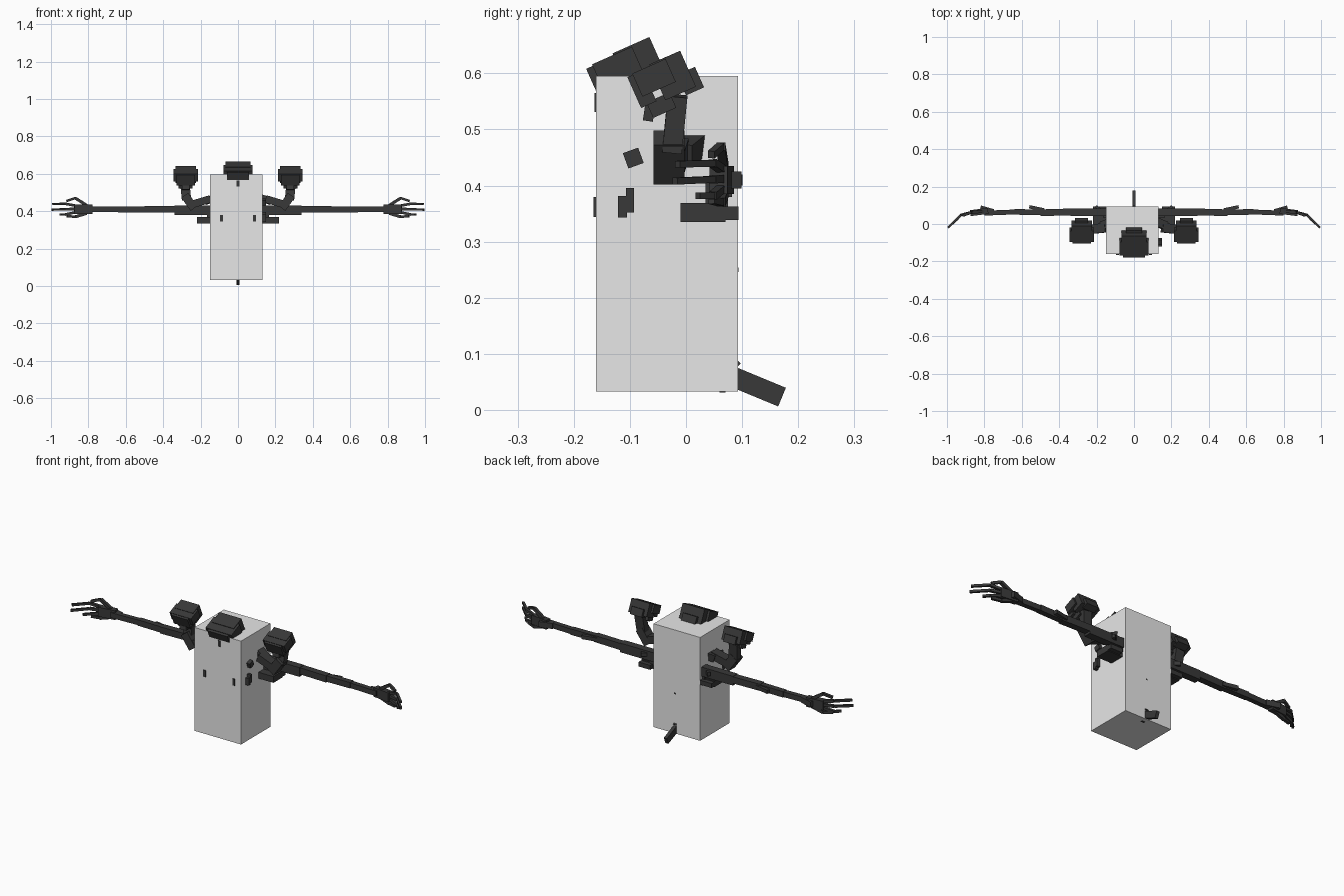
import bpy, math
from mathutils import Vector, Matrix

if "Cube" in bpy.data.objects:
    bpy.data.objects.remove(bpy.data.objects["Cube"])


def material(name, v):
    m = bpy.data.materials.new(name)
    m.diffuse_color = (v, v, v, 1)
    m.use_nodes = True
    m.node_tree.nodes["Principled BSDF"].inputs["Base Color"].default_value = m.diffuse_color
    return m


LIGHT = material("light_grey", 0.8)
DARK = material("charcoal", 0.04)


def box(name, center, size, tilt=0.0, mat=DARK):
    """Box of a given size, tilted about the x axis (degrees)."""
    bpy.ops.mesh.primitive_cube_add(size=1)
    o = bpy.context.object
    o.name = name
    o.data.transform(Matrix.Translation(center) @ Matrix.Rotation(math.radians(tilt), 4, 'X')
                     @ Matrix.Diagonal((*size, 1)))
    o.data.materials.append(mat)
    return o


def bar(name, p, q, depth, height):
    """Box running from p to q, with depth mostly in y and height mostly in z."""
    p, q = Vector(p), Vector(q)
    d = (q - p).normalized()
    ref = Vector((0, 1, 0)) if abs(d.y) < 0.85 else Vector((1, 0, 0))
    v = (ref - d * ref.dot(d)).normalized()
    w = d.cross(v)
    o = box(name, (0, 0, 0), ((q - p).length, depth, height))
    rot = Matrix((d, v, w)).transposed().to_4x4()
    o.data.transform(Matrix.Translation((p + q) / 2) @ rot)
    return o


def mirror(o):
    """Copy a part to the other side."""
    o.modifiers.new("mirror", 'MIRROR')


def head(prefix, c, s):
    """Blocky head tilted forward."""
    rot = Matrix.Rotation(math.radians(24), 3, 'X')
    parts = [("cranium", (0, .020, 0), (.11, .060, .070)),
             ("brow", (0, -.012, .010), (.13, .065, .045)),
             ("snout", (0, -.040, 0), (.10, .030, .060)),
             ("jaw", (0, -.020, -.040), (.075, .045, .030)),
             ("nape", (0, .045, -.022), (.07, .035, .040))]
    return [box(prefix + "_" + n, Vector(c) + rot @ Vector(p) * s, Vector(z) * s, 24)
            for n, p, z in parts]


# main block
box("body_block", (-.01, -.0335, .314), (.28, .253, .562), mat=LIGHT)

# heads: one in the middle, one on each side
head("middle_head", (0, -.103, .602), 1.2)
for part in head("side_head", (.28, -.042, .588), 1.0):
    mirror(part)

# side necks
for n, p, q, d, h in [
        ("neck_root", (.11, .015, .475), (.17, -.010, .455), .045, .040),
        ("neck_lower", (.15, -.020, .465), (.25, -.030, .435), .050, .040),
        ("neck_bend", (.235, -.030, .415), (.285, -.030, .485), .055, .045),
        ("neck_upper", (.275, -.025, .460), (.285, -.015, .560), .035, .050),
        ("throat", (.280, -.068, .515), (.280, -.062, .555), .018, .040)]:
    mirror(bar(n, p, q, d, h))

# arms
for n, p, q, d, h in [
        ("shoulder", (.11, .062, .405), (.34, .062, .405), .040, .050),
        ("shoulder_spike", (.18, .075, .41), (.205, .095, .41), .015, .020),
        ("upper_arm", (.33, .065, .410), (.50, .060, .410), .036, .036),
        ("elbow", (.48, .075, .410), (.56, .092, .410), .018, .020),
        ("forearm", (.49, .062, .410), (.64, .065, .410), .030, .032),
        ("wrist", (.62, .065, .410), (.80, .058, .410), .026, .028),
        ("wrist_guard", (.75, .070, .410), (.82, .090, .410), .018, .030),
        ("palm", (.78, .070, .410), (.875, .058, .410), .032, .050)]:
    mirror(bar(n, p, q, d, h))

# fingers: two joints each, curling forward
for i, (z0, z1, z2, reach) in enumerate([(.428, .440, .438, .995), (.412, .411, .408, 1.0),
                                         (.396, .382, .382, .955)]):
    knuckle = (.925, .048, z1)
    mirror(bar(f"finger_base_{i}", (.86, .065, z0), knuckle, .014, .014))
    mirror(bar(f"finger_tip_{i}", knuckle, (reach - .006, .048 - (reach - .925) * .9, z2), .012, .012))
for n, s in [("thumb", 1), ("lower_thumb", -1)]:
    mid = (.870, .062, .41 + s * (.060 if s > 0 else .040))
    mirror(bar(n + "_base", (.81, .068, .41 + s * .022), mid, .016, .016))
    mirror(bar(n + "_tip", mid, (.915, .045, .41 + s * (.045 if s > 0 else .036)), .013, .013))

# folded feet beneath the arms
mirror(box("foot", (.165, .030, .352), (.11, .080, .034)))
mirror(box("foot_toe", (.185, .079, .351), (.07, .030, .024)))
mirror(box("foot_joint", (.145, .055, .385), (.04, .040, .050)))

# small pegs poking through the sides and the front
mirror(box("side_peg", (.135, -.094, .449), (.03, .029, .029), 20))
mirror(box("side_plate", (.135, -.113, .362), (.03, .016, .038)))
mirror(box("side_plate_rear", (.135, -.100, .374), (.03, .014, .044)))
mirror(box("front_peg", (.088, -.158, .362), (.014, .014, .036)))
box("chin_bar", (0, -.158, .582), (.08, .010, .014))
box("chin_stem", (0, -.158, .548), (.014, .010, .034))
box("back_stud", (0, .092, .25), (.010, .004, .008))

# tail
box("tail", (0, .118, .045), (.018, .115, .036), -22.5)
box("tail_root", (0, .088, .083), (.018, .014, .014), 45)
box("belly_stud", (0, .065, .034), (.018, .010, .006))
